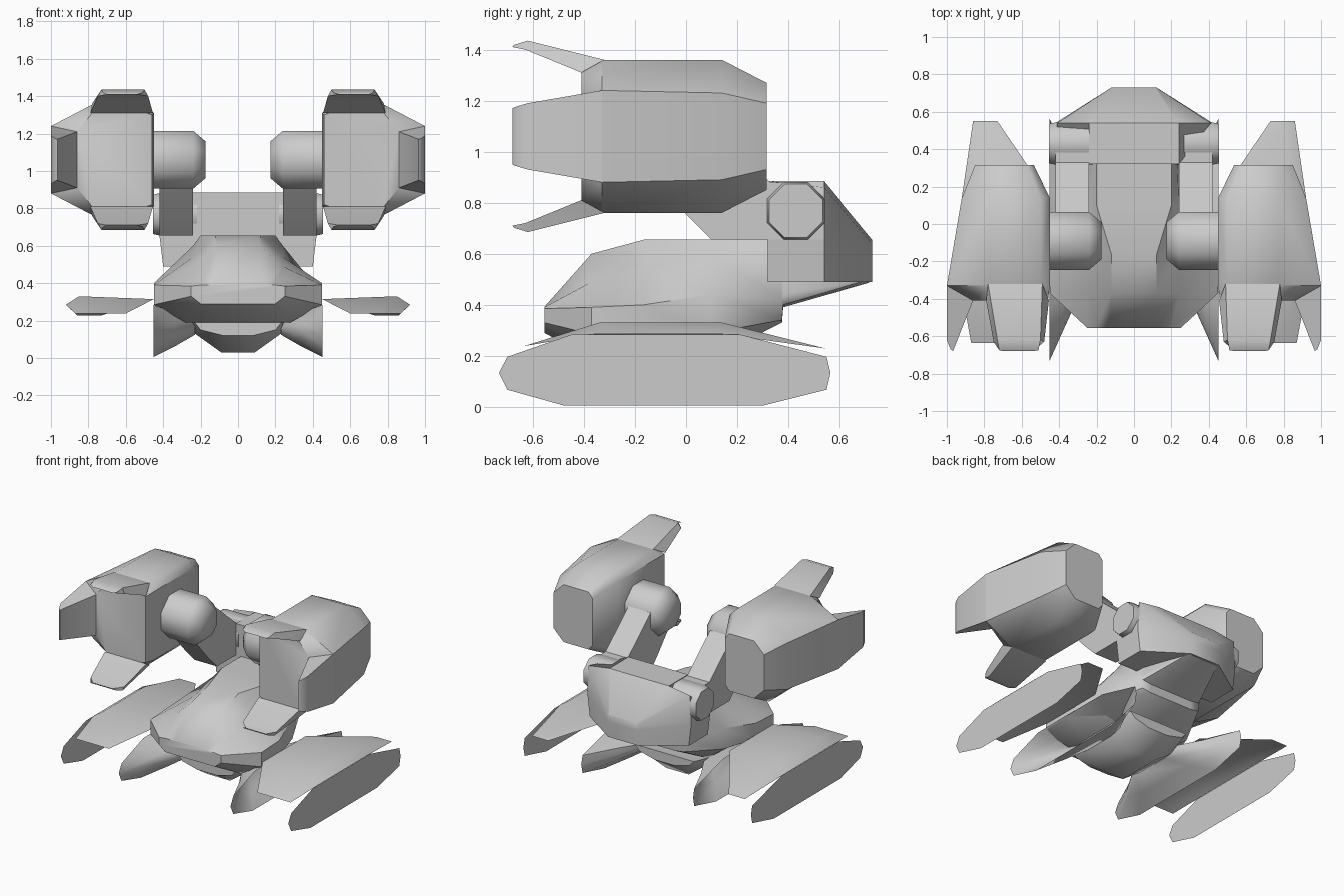
import bpy, bmesh, math

if "Cube" in bpy.data.objects:
    bpy.data.objects.remove(bpy.data.objects["Cube"])


def loft(name, rings, closed=True, caps=(True, True), mirror=True, angle=42, normals=True):
    """Skin matching rings of points; mirror across x when asked."""
    bm = bmesh.new()
    vs = [[bm.verts.new(p) for p in r] for r in rings]
    n = len(rings[0])
    for a, b in zip(vs, vs[1:]):
        for i in range(n if closed else n - 1):
            j = (i + 1) % n
            bm.faces.new((a[i], a[j], b[j], b[i]))
    if caps[0]:
        bm.faces.new(vs[0][::-1])
    if caps[1]:
        bm.faces.new(vs[-1])
    bmesh.ops.recalc_face_normals(bm, faces=bm.faces)
    me = bpy.data.meshes.new(name)
    bm.to_mesh(me)
    bm.free()
    ob = bpy.data.objects.new(name, me)
    bpy.context.collection.objects.link(ob)
    if mirror:
        ob.modifiers.new("mirror", 'MIRROR')
    bpy.ops.object.select_all(action='DESELECT')
    ob.select_set(True)
    bpy.context.view_layer.objects.active = ob
    bpy.ops.object.shade_smooth_by_angle(angle=math.radians(angle))
    return ob


def full(half, y):
    """Symmetric xz section from its right half, listed top to bottom."""
    return [(x, y, z) for x, z in half] + [(-x, y, z) for x, z in reversed(half)]


def octagon(x, y, z, r):
    k = r / math.cos(math.pi / 8)
    return [(x, y + k * math.cos(a), z + k * math.sin(a))
            for a in (math.pi / 8 + i * math.pi / 4 for i in range(8))]


# Main hull, with the neck running back under the rear block
hull = [
    (-0.555, [(.13, .392), (.2, .39), (.25, .385), (.25, .33), (.2, .29)]),
    (-0.37, [(.12, .60), (.24, .49), (.45, .39), (.45, .285), (.28, .19)]),
    (-0.165, [(.12, .655), (.24, .54), (.45, .40), (.45, .285), (.28, .19)]),
    (0.10, [(.20, .655), (.24, .60), (.37, .44), (.37, .29), (.25, .19)]),
    (0.375, [(.20, .655), (.23, .60), (.25, .42), (.24, .34), (.17, .33)]),
    (0.38, [(.20, .655), (.23, .60), (.25, .44), (.24, .40), (.17, .39)]),
    (0.72, [(.10, .63), (.12, .60), (.12, .55), (.12, .50), (.10, .487)]),
]
loft("hull", [full(h, y) for y, h in hull], mirror=False)

# Rear block: wide box tapering to a blunt tail
block = [
    (0.32, [(.24, .885), (.24, .655), (.42, .655), (.40, .49)]),
    (0.54, [(.24, .885), (.41, .86), (.42, .655), (.40, .49)]),
    (0.73, [(.11, .655), (.12, .64), (.12, .60), (.12, .49)]),
]
loft("rear_block", [full(h, y) for y, h in block], mirror=False)

# Keel under the hull
keel = [
    (-0.36, [(.24, .20), (.20, .15), (.08, .12)]),
    (-0.22, [(.26, .20), (.23, .13), (.09, .03)]),
    (0.10, [(.26, .20), (.23, .13), (.09, .03)]),
    (0.25, [(.24, .22), (.20, .18), (.08, .15)]),
]
loft("keel", [full(h, y) for y, h in keel], mirror=False)

# Arms with shoulder and rear joints
arm = [(-.18, .96), (-.01, .765), (.10, .655), (.54, .655), (.54, .80),
       (.46, .88), (.33, .88), (.02, 1.15)]
loft("arm", [[(x, y, z) for y, z in arm] for x in (.24, .42)], angle=25)
loft("shoulder_joint", [octagon(x, -.09, 1.06, r)
                        for x, r in ((.175, .10), (.24, .155), (.46, .155))], angle=50)
loft("rear_joint", [octagon(x, .43, .768, r)
                    for x, r in ((.22, .113), (.42, .113), (.455, .105))], angle=50)


# Weapon pods: eight-sided shell
def pod_ring(y, xi, xi2, xt, xo, h1, h2, h3):
    up = [(xi, h2), (xi2, h1), (xt, h1), (xo, h3)]
    pts = up + [(x, -h) for x, h in reversed(up)]
    return [(x, y, 1.06 + h) for x, h in pts]


loft("pod_shell", [
    pod_ring(.315, .535, .57, .77, .85, .21, .17, .13),
    pod_ring(.14, .45, .50, .77, .92, .30, .25, .17),
    pod_ring(-.33, .45, .50, .77, 1.0, .30, .25, .18),
    pod_ring(-.41, .46, .49, .78, .86, .25, .24, .15),
])

# Pod prongs: upper, lower and outer
for s, label in ((1, "upper"), (-1, "lower")):
    loft(label + "_prong", [
        [(x, y, 1.06 + s * h) for x, y, h in ring] for ring in (
            [(.49, -.32, .30), (.78, -.32, .30), (.79, -.41, .25), (.455, -.41, .25)],
            [(.50, -.62, .375), (.73, -.62, .375), (.75, -.63, .34), (.48, -.63, .34)],
            [(.51, -.675, .358), (.72, -.675, .358), (.70, -.68, .35), (.54, -.68, .35)])])
loft("outer_prong", [
    [(xo, yo, 1.06 + a), (xo, yo, 1.06 - a), (xi, yi, 1.06 - b), (xi, yi, 1.06 + b)]
    for xo, yo, a, xi, yi, b in ((1.0, -.33, .18, .86, -.41, .15),
                                 (1.0, -.62, .13, .965, -.675, .11),
                                 (.98, -.67, .115, .965, -.68, .11))])

# Foot profile in yz, used for the hollow inner fin and the thin outer plate
foot = [(-.733, .133), (-.70, .196), (-.447, .284), (.21, .284), (.55, .196),
        (.565, .133), (.55, .067), (.30, .005), (-.478, .005), (-.70, .067)]
loft("foot_plate", [[(.92, y, z) for y, z in foot]], caps=(False, True))
loft("inner_fin", [
    [(.452, y, z) for y, z in foot],
    [(.34, -.08 + (y + .08) * .62, .15 + (z - .14) * .66) for y, z in foot],
    [(.23, -.08 + (y + .08) * .32, .165 + (z - .14) * .3) for y, z in foot]],
    caps=(False, True), angle=50)

# Foot wing: bent sheet from the hull side to the outer plate
loft("foot_wing", [
    [(.60, -.635, .238), (.74, -.635, .238), (.87, -.635, .238)],
    [(.45, -.36, .315), (.85, -.34, .33), (.92, -.36, .285)],
    [(.45, .14, .315), (.85, .14, .33), (.92, .14, .285)],
    [(.73, .55, .228), (.80, .55, .228), (.86, .55, .228)]],
    closed=False, caps=(False, False), angle=50)
